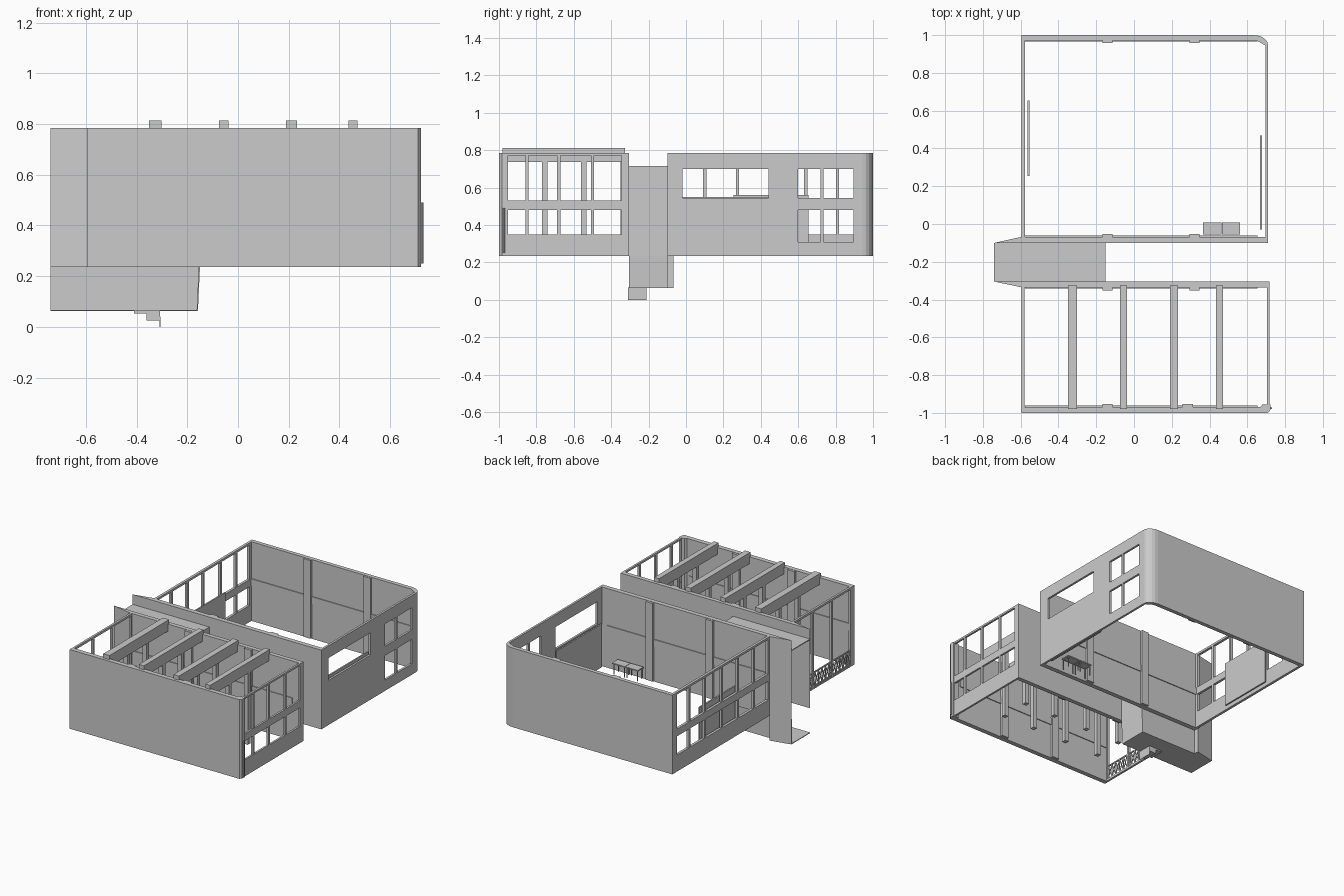
import bpy, bmesh, math
from mathutils import Vector, Matrix

if "Cube" in bpy.data.objects:
    bpy.data.objects.remove(bpy.data.objects["Cube"])

Z0, Z1 = 0.235, 0.785


def finish(bm, name):
    bmesh.ops.recalc_face_normals(bm, faces=bm.faces)
    me = bpy.data.meshes.new(name)
    bm.to_mesh(me)
    bm.free()
    ob = bpy.data.objects.new(name, me)
    bpy.context.collection.objects.link(ob)
    return ob


def add_box(bm, x, y, z):
    m = Matrix.Translation(((x[0]+x[1])/2, (y[0]+y[1])/2, (z[0]+z[1])/2))
    s = Matrix.Diagonal((x[1]-x[0], y[1]-y[0], z[1]-z[0], 1))
    bmesh.ops.create_cube(bm, size=1, matrix=m @ s)


def boxes(name, items):
    bm = bmesh.new()
    for b in items:
        add_box(bm, *b)
    return finish(bm, name)


def extrude(bm, vec):
    r = bmesh.ops.extrude_face_region(bm, geom=bm.faces[:])
    vs = [v for v in r['geom'] if isinstance(v, bmesh.types.BMVert)]
    bmesh.ops.translate(bm, verts=vs, vec=vec)


def prism(name, pts, z0, z1):
    bm = bmesh.new()
    bm.faces.new([bm.verts.new((x, y, z0)) for x, y in pts])
    extrude(bm, (0, 0, z1-z0))
    return finish(bm, name)


def side_wall(name, x, y, holes):
    """Wall in the y-z plane, with rectangular holes (y0, y1, z0, z1)."""
    ys = sorted({*y, *[v for h in holes for v in h[:2]]})
    zs = sorted({Z0, Z1, *[v for h in holes for v in h[2:]]})
    bm = bmesh.new()
    grid = {(a, c): bm.verts.new((x[0], a, c)) for a in ys for c in zs}
    for a, b in zip(ys, ys[1:]):
        for c, d in zip(zs, zs[1:]):
            my, mz = (a+b)/2, (c+d)/2
            if not any(h[0] < my < h[1] and h[2] < mz < h[3] for h in holes):
                bm.faces.new([grid[a, c], grid[b, c], grid[b, d], grid[a, d]])
    bmesh.ops.delete(bm, geom=[v for v in bm.verts if not v.link_faces], context='VERTS')
    extrude(bm, (x[1]-x[0], 0, 0))
    return finish(bm, name)


def window_rows(edges, rows, mull=0.018):
    return [(a+mull/2, b-mull/2, *r) for a, b in zip(edges, edges[1:]) for r in rows]


# back room: rear wall with rounded corner
outer, inner = [], []
for i in range(6):
    a = math.pi/2 * i/5
    outer.append((0.635 + 0.075*math.sin(a), 0.945 + 0.055*math.cos(a)))
inner = [(0.695, 0.945), (0.65, 0.972), (-0.595, 0.972)]
prism("back_room_rear_wall", [(-0.595, 1.0)] + outer + inner, Z0, Z1)

# back room: wall along the passage, with splayed wing
prism("back_room_passage_wall",
      [(-0.74, -0.10), (-0.595, -0.068), (0.71, -0.068), (0.71, -0.10)], Z0, Z1)

# back room: window walls
side_wall("back_room_right_wall", (0.695, 0.71), (-0.068, 0.945),
          [(-0.02, 0.44, 0.545, 0.70)] +
          [(a, b, c, d) for a, b in ((0.60, 0.72), (0.735, 0.895))
           for c, d in ((0.545, 0.70), (0.31, 0.48))])
side_wall("back_room_left_wall", (-0.595, -0.577), (-0.068, 0.972),
          window_rows([-0.06, 0.10, 0.275, 0.45, 0.64, 0.81, 0.96],
                      [(0.35, 0.48), (0.53, 0.77)]))

# front room: solid walls
prism("front_room_passage_wall",
      [(-0.74, -0.305), (-0.595, -0.335), (0.717, -0.335), (0.717, -0.305)], Z0, Z1)
prism("front_room_front_wall",
      [(-0.595, -1.0), (0.71, -1.0), (0.722, -0.985), (0.722, -0.955), (0.68, -0.955),
       (0.67, -0.968), (-0.595, -0.968)], Z0, Z1)

# front room: window wall and open frame on the left
side_wall("front_room_right_wall", (0.703, 0.717), (-0.955, -0.335),
          window_rows([-0.96, -0.85, -0.68, -0.50, -0.335],
                      [(0.35, 0.48), (0.53, 0.772)]))
side_wall("front_room_left_frame", (-0.595, -0.58), (-0.968, -0.335),
          window_rows([-0.965, -0.755, -0.545, -0.34], [(0.245, 0.77)]))

# lattice railing
bm = bmesh.new()
n = 16
y0, y1 = -0.96, -0.345
step = (y1-y0)/n
for z in (0.25, 0.345):
    add_box(bm, (-0.592, -0.584), (y0, y1), (z-0.004, z+0.004))
for i in range(n):
    yc = y0 + step*(i+0.5)
    add_box(bm, (-0.591, -0.585), (yc-step/2-0.002, yc-step/2+0.002), (0.25, 0.345))
    for s in (-1, 1):
        ang = s*math.atan2(0.095, step)
        m = (Matrix.Translation((-0.588, yc, 0.2975)) @ Matrix.Rotation(ang, 4, 'X')
             @ Matrix.Diagonal((0.005, math.hypot(step, 0.095), 0.004, 1)))
        bmesh.ops.create_cube(bm, size=1, matrix=m)
finish(bm, "lattice_railing")

# roof beams and the columns below them
beams = [(-0.35, -0.302), (-0.075, -0.037), (0.19, 0.232), (0.435, 0.472)]
boxes("roof_beams", [(b, (-0.98, -0.325), (0.737, 0.813)) for b in beams])
boxes("columns", [((sum(b)/2-0.015, sum(b)/2+0.015), (y-0.015, y+0.015), (0.24, 0.737))
                  for b in beams for y in (-0.755, -0.547)])

# pilasters
boxes("pilasters", [((x-0.027, x+0.027), y, (0.24, 0.783)) for x, y in (
    (-0.14, (0.958, 0.974)), (0.32, (0.958, 0.974)), (-0.14, (-0.07, -0.052)),
    (0.32, (-0.07, -0.052)), (-0.14, (-0.351, -0.333)), (0.32, (-0.351, -0.333)),
    (-0.14, (-0.97, -0.952)), (0.285, (-0.97, -0.952)))])

# wall rails
boxes("wall_rails", [((-0.577, 0.655), y, (0.48, 0.53)) for y in (
    (0.966, 0.974), (-0.07, -0.062), (-0.341, -0.333), (-0.97, -0.962))])

# wall boards in the back room
boxes("left_board", [((-0.563, -0.553), (0.255, 0.655), (0.25, 0.56))])
boxes("right_board", [((0.667, 0.677), (-0.03, 0.468), (0.25, 0.55))])

# pair of tables
tables = []
for x0 in (0.365, 0.465):
    x1 = x0 + 0.097
    tables.append(((x0, x1), (-0.055, 0.008), (0.314, 0.322)))
    tables += [((lx, lx+0.005), (ly, ly+0.005), (0.242, 0.314))
               for lx in (x0+0.006, x1-0.011) for ly in (-0.05, -0.002)]
boxes("tables", tables)

# passage: roof, end wall, sunken floor and side
boxes("passage_roof", [((-0.74, -0.15), (-0.305, -0.10), (0.71, 0.716))])
boxes("passage_floor", [((-0.74, -0.157), (-0.305, -0.10), (0.062, 0.067))])
boxes("passage_upper_end", [((-0.155, -0.15), (-0.305, -0.10), (Z0, 0.716))])
bm = bmesh.new()
for pts in ([(-0.74, 0.062), (-0.158, 0.062), (-0.15, Z0), (-0.74, Z0)],):
    bm.faces.new([bm.verts.new((x, -0.105, z)) for x, z in pts])
extrude(bm, (0, 0.005, 0))
finish(bm, "passage_lower_side")
bm = bmesh.new()
bm.faces.new([bm.verts.new(p) for p in (
    (-0.158, -0.305, 0.062), (-0.158, -0.10, 0.062), (-0.15, -0.10, Z0), (-0.15, -0.305, Z0))])
extrude(bm, (-0.005, 0, 0))
finish(bm, "passage_lower_end")
prism("splayed_wing_base", [(-0.74, -0.10), (-0.595, -0.068), (-0.595, -0.10)], 0.062, Z0)

# steps hanging under the passage
boxes("steps", [((-0.41, -0.36), (-0.31, -0.21), (0.053, 0.066)),
                ((-0.36, -0.307), (-0.31, -0.21), (0.025, 0.066)),
                ((-0.310, -0.306), (-0.31, -0.21), (0.0, 0.04))])

# drain pipe at the front corner
bm = bmesh.new()
bmesh.ops.create_cone(bm, cap_ends=True, segments=8, radius1=0.006, radius2=0.006, depth=0.24,
                      matrix=Matrix.Translation((0.725, -0.975, 0.37)))
finish(bm, "drain_pipe")
